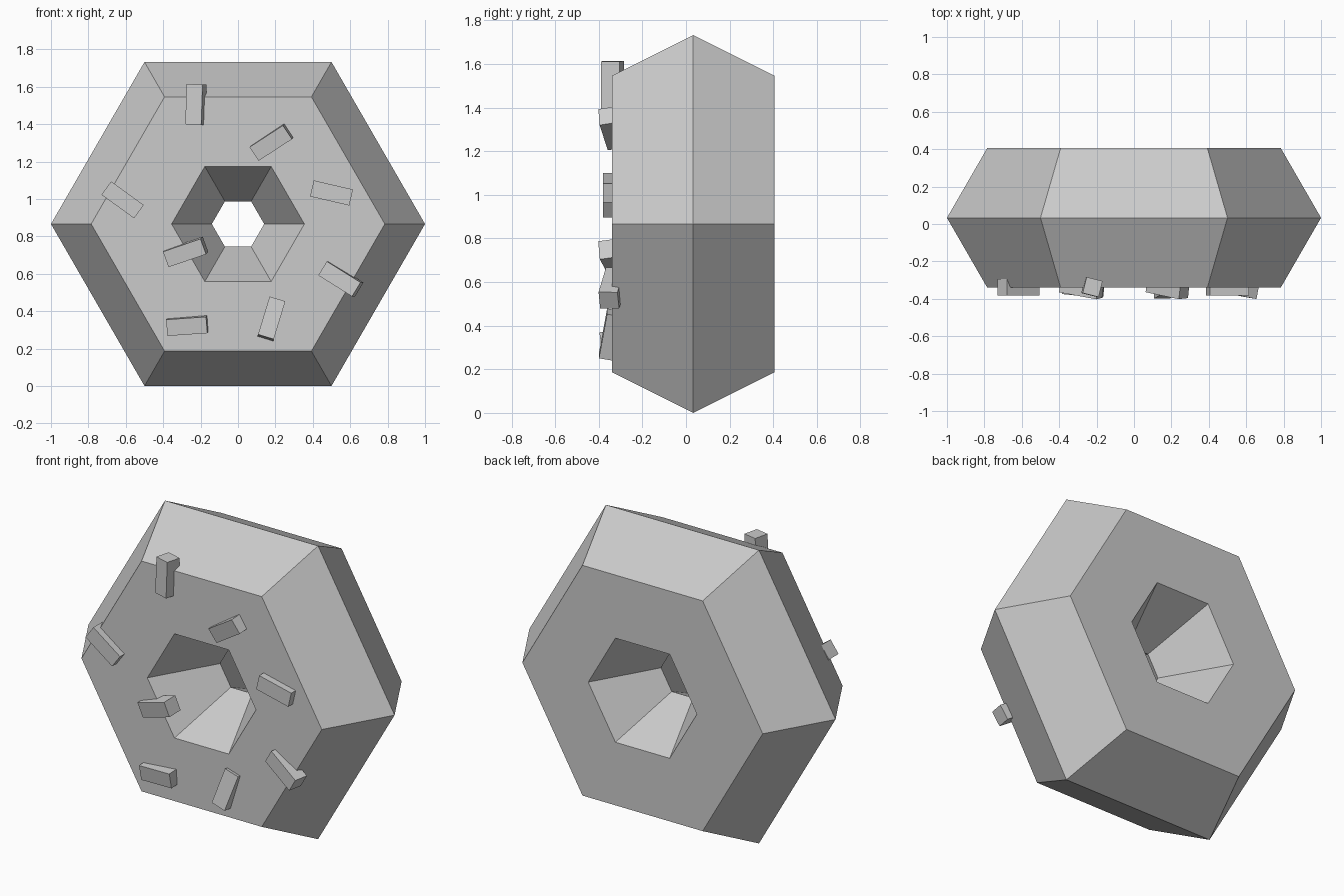
import bpy
from math import radians, sqrt
from mathutils import Matrix

if "Cube" in bpy.data.objects:
    bpy.data.objects.remove(bpy.data.objects["Cube"])

CZ = sqrt(3) / 2   # centre height of the hexagonal ring
CY = 0.033         # middle plane of the ring

# Low-poly ring: six sides around, six sides in cross-section
bpy.ops.mesh.primitive_torus_add(
    major_segments=6, minor_segments=6, major_radius=0.57, minor_radius=0.43,
    location=(0, CY, CZ), rotation=(radians(90), 0, 0))
bpy.context.object.name = "ring_body"


def sprinkle(i, x, z, angle, pitch=0, roll=0):
    """Small bar half sunk in the front face, turned in the face plane, then tilted."""
    bpy.ops.mesh.primitive_cube_add(size=1)
    ob = bpy.context.object
    ob.name = f"sprinkle_{i}"
    ob.matrix_world = (
        Matrix.Translation((x, -0.337, z))
        @ Matrix.Rotation(radians(90), 4, 'X')
        @ Matrix.Rotation(radians(angle), 4, 'Z')
        @ Matrix.Rotation(radians(-pitch), 4, 'Y')
        @ Matrix.Rotation(radians(roll), 4, 'X')
        @ Matrix.Diagonal((0.215, 0.088, 0.088, 1)))


# Sprinkles: x, z, angle, pitch, roll
for i, s in enumerate([
        (-0.225, 1.505, 88, 0, -14),
        (0.18, 1.305, 33, 10, 4),
        (0.50, 1.032, -13, 0, 0),
        (-0.617, 0.995, -36, 0, 0),
        (-0.28, 0.717, 19, 10, 5),
        (0.55, 0.572, -32, 9, 5),
        (-0.27, 0.324, 4, 6, 7),
        (0.178, 0.357, 73, -10, 0)], 1):
    sprinkle(i, *s)
